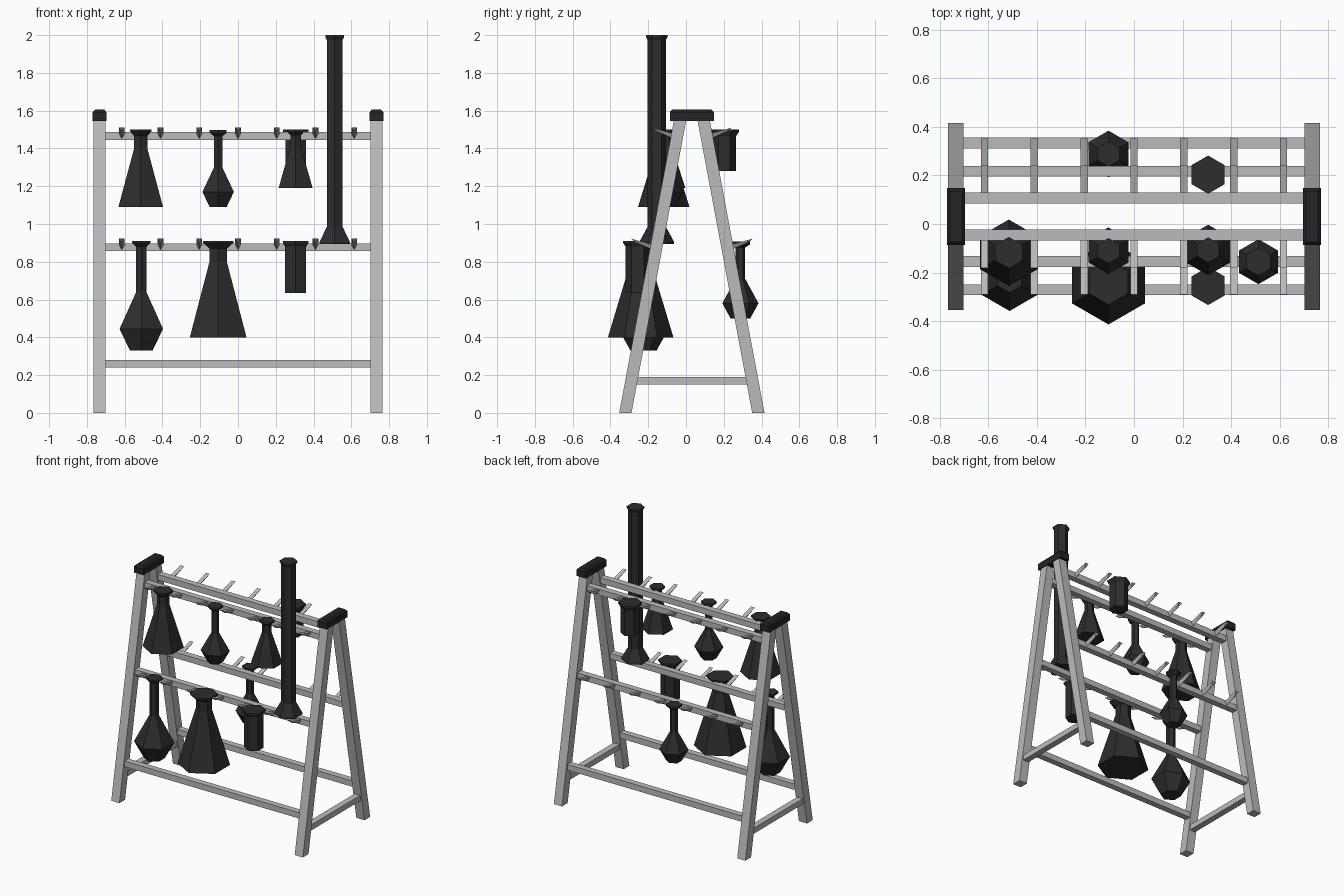
import bpy, bmesh, math
from mathutils import Vector

if "Cube" in bpy.data.objects:
    bpy.data.objects.remove(bpy.data.objects["Cube"], do_unlink=True)


def material(name, rgb):
    m = bpy.data.materials.new(name)
    m.use_nodes = True
    m.diffuse_color = (*rgb, 1)
    m.node_tree.nodes["Principled BSDF"].inputs["Base Color"].default_value = (*rgb, 1)
    return m


METAL = material("light grey metal", (0.5, 0.5, 0.5))
GLASS = material("dark glass", (0.026, 0.026, 0.026))
CAP = material("black cap", (0.018, 0.018, 0.018))
MID_Y = 0.031      # middle plane between the two sloping sides


def finish(name, bm, mat):
    bmesh.ops.recalc_face_normals(bm, faces=bm.faces)
    mesh = bpy.data.meshes.new(name)
    bm.to_mesh(mesh)
    bm.free()
    mesh.materials.append(mat)
    ob = bpy.data.objects.new(name, mesh)
    bpy.context.collection.objects.link(ob)
    return ob


def hull(name, points, mat):
    bm = bmesh.new()
    for p in points:
        bm.verts.new(p)
    bmesh.ops.convex_hull(bm, input=bm.verts)
    bmesh.ops.dissolve_limit(bm, angle_limit=0.01, verts=bm.verts, edges=bm.edges)
    return finish(name, bm, mat)


def box(name, centre, size, mat):
    c, s = Vector(centre), Vector(size) / 2
    signs = (-1, 1)
    return hull(name, [(c.x + i * s.x, c.y + j * s.y, c.z + k * s.z)
                       for i in signs for j in signs for k in signs], mat)


def spread(z):
    """Distance of a leg's centre line from the middle plane at height z."""
    return 0.352 - 0.187 * z


# Legs, caps and side braces
LEG, LEG_X, TOP = 0.0325, 0.733, 1.55
for x, side in ((LEG_X, "left"), (-LEG_X, "right")):
    for s, end in ((-1, "front"), (1, "back")):
        hull(f"{side}_{end}_leg",
             [(x + i * LEG, MID_Y + s * spread(z) + j * LEG, z)
              for z in (0, TOP) for i in (-1, 1) for j in (-1, 1)], METAL)
    box(f"{side}_brace", (x, MID_Y, 0.17), (0.045, 2 * spread(0.17) - 0.04, 0.04), METAL)
    # cap with chamfered upper edges
    hull(f"{side}_cap",
         [(x + i * (0.037 - c), MID_Y + j * (0.117 - c), z)
          for z, c in ((1.545, 0), (1.592, 0), (1.605, 0.012))
          for i in (-1, 1) for j in (-1, 1)], CAP)

# Rails on both sides, with sloping V-section pegs on the upper two
for s, end in ((-1, "front"), (1, "back")):
    for z, level in ((0.26, "bottom"), (0.877, "middle"), (1.465, "top")):
        y = MID_Y + s * (spread(z) - 0.002)
        box(f"{end}_{level}_rail", (0, y, z), (1.41, 0.045, 0.042), METAL)
        if level == "bottom":
            continue
        root, tip = y + s * 0.015, y + s * 0.135
        for n in range(7):
            x = (n - 3) * 0.205
            hull(f"{end}_{level}_peg_{n + 1}",
                 [(x + i, yy, z + dz) for i in (-0.015, 0.015)
                  for yy, dz in ((root, 0.012), (tip, 0.045))]
                 + [(x, root, z - 0.016), (x, tip - s * 0.025, z + 0.022)], METAL)


# Six-sided vessels turned from (half width, height) profiles
def vessel(name, x, y, profile, lift=0):
    bm = bmesh.new()
    rings = []
    for half, z in profile:
        r = half / math.cos(math.pi / 6)
        rings.append([bm.verts.new((x + r * math.sin(k * math.pi / 3),
                                    y + r * math.cos(k * math.pi / 3), z + lift))
                      for k in range(6)])
    for a, b in zip(rings, rings[1:]):
        for k in range(6):
            m = (k + 1) % 6
            bm.faces.new((a[k], a[m], b[m], b[k]))
    bm.faces.new(rings[0])
    bm.faces.new(rings[-1])
    finish(name, bm, GLASS)


small_bulb = [(0.045, 1.09), (0.083, 1.17), (0.022, 1.3), (0.022, 1.465),
              (0.045, 1.483), (0.045, 1.497)]
jar = [(0.054, 1.28), (0.054, 1.465), (0.068, 1.49), (0.068, 1.5)]

vessel("top_conical_flask", -0.515, -0.118,
       [(0.118, 1.09), (0.035, 1.4), (0.035, 1.465), (0.056, 1.49), (0.056, 1.5)])
vessel("top_round_flask", -0.105, -0.11, small_bulb)
vessel("top_small_conical_flask", 0.305, -0.107,
       [(0.09, 1.19), (0.028, 1.41), (0.028, 1.47), (0.045, 1.488), (0.045, 1.5)])
vessel("back_jar", 0.305, 0.203, jar)
vessel("back_round_flask", -0.105, 0.288, small_bulb, -0.59)
vessel("tall_cylinder", 0.512, -0.155,
       [(0.08, 0.895), (0.08, 0.905), (0.042, 0.985), (0.042, 1.975),
        (0.05, 1.99), (0.05, 2.0)])
vessel("lower_round_flask", -0.512, -0.225,
       [(0.06, 0.33), (0.115, 0.445), (0.027, 0.64), (0.027, 0.88),
        (0.05, 0.9), (0.05, 0.91)])
vessel("lower_conical_flask", -0.105, -0.24,
       [(0.15, 0.4), (0.046, 0.8), (0.046, 0.87), (0.08, 0.9), (0.08, 0.91)])
vessel("lower_jar", 0.305, -0.255,
       [(0.056, 0.635), (0.056, 0.88), (0.068, 0.9), (0.068, 0.91)])
